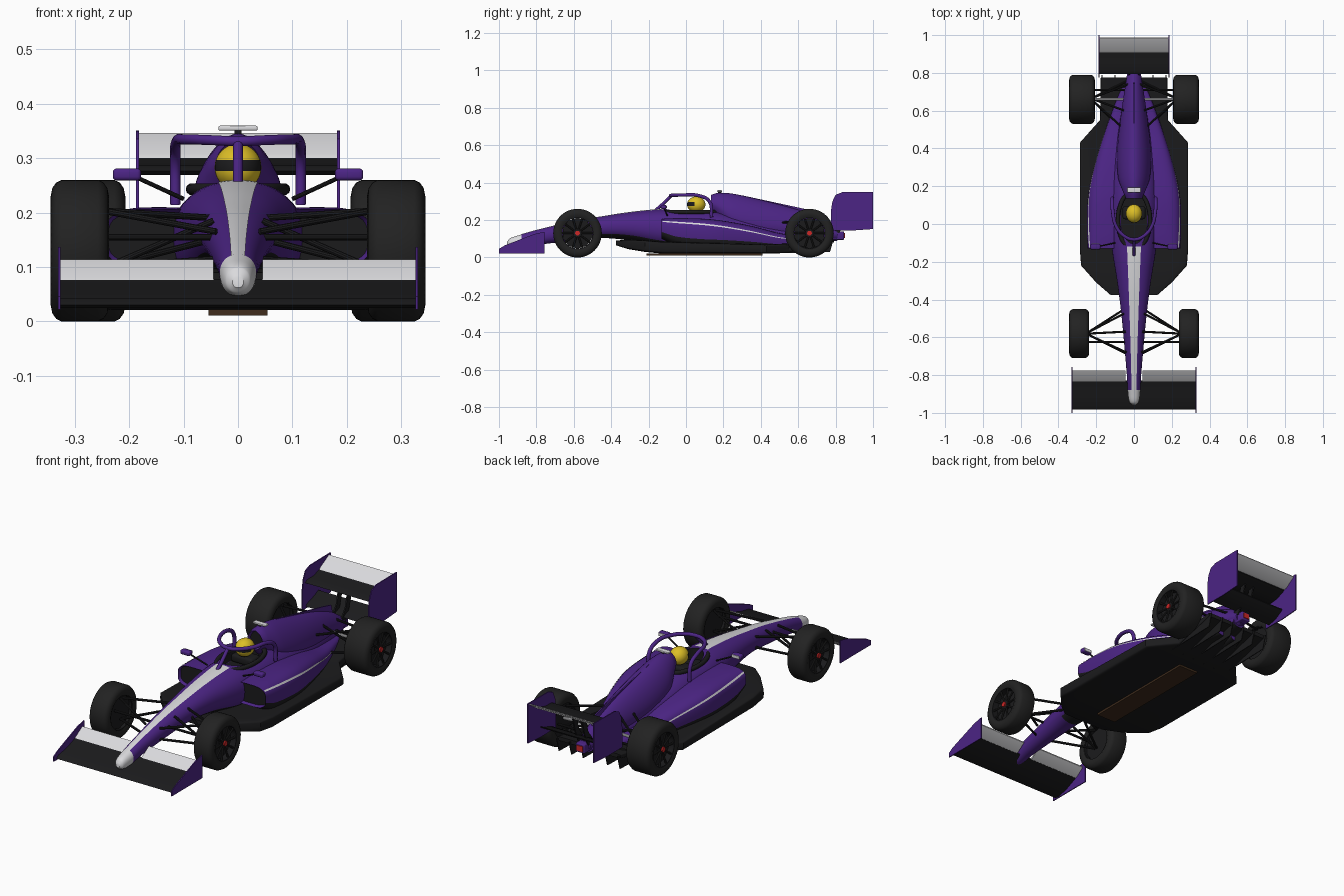
import bpy, bmesh, math
from mathutils import Vector, Matrix

if "Cube" in bpy.data.objects:
    bpy.data.objects.remove(bpy.data.objects["Cube"])

def material(name, rgb):
    m = bpy.data.materials.new(name)
    m.diffuse_color = (*rgb, 1)
    m.use_nodes = True
    m.node_tree.nodes["Principled BSDF"].inputs["Base Color"].default_value = m.diffuse_color
    return m

PURPLE = material("purple", (.072, .018, .235))
BLACK = material("carbon_black", (.011, .011, .012))
TYRE = material("tyre_black", (.016, .016, .016))
WHITE = material("white", (.7, .7, .72))
YELLOW = material("yellow", (.72, .52, .02))
RED = material("red", (.6, .02, .02))
BROWN = material("plank_brown", (.05, .025, .012))

def finish(name, bm, mats, angle=35):
    bmesh.ops.recalc_face_normals(bm, faces=bm.faces)
    me = bpy.data.meshes.new(name)
    bm.to_mesh(me)
    bm.free()
    for m in mats:
        me.materials.append(m)
    me.shade_smooth()
    me.set_sharp_from_angle(angle=math.radians(angle))
    ob = bpy.data.objects.new(name, me)
    bpy.context.collection.objects.link(ob)
    return ob

# Sections are (y, centre x, half width, bottom z, top z)
def section(secs, y):
    n = len(secs)
    i = max(j for j in range(n - 1) if secs[j][0] <= y or j == 0)
    a, b = secs[i], secs[i + 1]
    p, q = secs[max(i - 1, 0)], secs[min(i + 2, n - 1)]
    d = b[0] - a[0]
    t = (y - a[0]) / d
    out = [y]
    for k in range(1, 5):
        ma = (b[k] - p[k]) / (b[0] - p[0]) * d
        mb = (q[k] - a[k]) / (q[0] - a[0]) * d
        out.append((2*t**3 - 3*t*t + 1) * a[k] + (t**3 - 2*t*t + t) * ma
                   + (3*t*t - 2*t**3) * b[k] + (t**3 - t*t) * mb)
    return out

def loft(name, secs, e, mats, rule=None, n=40, k=5, side=1, inlet=False):
    rings = [list(secs[0])]
    for a, b in zip(secs, secs[1:]):
        for j in range(1, k + 1):
            y = a[0] + (b[0] - a[0]) * j / k
            rings.append(section(secs, y) if k > 1 else list(b))
    bm = bmesh.new()
    pw = lambda v: math.copysign(abs(v) ** (2 / e), v)
    loops = []
    for y, xc, w, zb, zt in rings:
        loops.append([bm.verts.new((side * (xc + w * pw(math.cos(a))), y,
                      (zb + zt) / 2 + (zt - zb) / 2 * pw(math.sin(a))))
                      for a in (2 * math.pi * i / n for i in range(n))])
    for r, (la, lb) in enumerate(zip(loops, loops[1:])):
        y = (rings[r][0] + rings[r + 1][0]) / 2
        for i in range(n):
            f = bm.faces.new((la[i], la[(i+1) % n], lb[(i+1) % n], lb[i]))
            f.material_index = rule(y, math.sin(2 * math.pi * (i + .5) / n)) if rule else 0
    front = bm.faces.new(loops[0])
    back = bm.faces.new(loops[-1])
    if rule:
        front.material_index = rule(rings[0][0], 0)
    if inlet:
        bmesh.ops.recalc_face_normals(bm, faces=bm.faces)
        bmesh.ops.inset_individual(bm, faces=[front], thickness=.007, depth=-.015)
        front.material_index = 1
    return finish(name, bm, mats)

def prism(name, pts, x0, x1, mat):
    """Extrude a (y, z) outline along x."""
    bm = bmesh.new()
    f = bm.faces.new([bm.verts.new((x0, y, z)) for y, z in pts])
    g = bmesh.ops.extrude_face_region(bm, geom=[f])["geom"]
    bmesh.ops.translate(bm, vec=(x1 - x0, 0, 0), verts=[v for v in g if isinstance(v, bmesh.types.BMVert)])
    return finish(name, bm, [mat])

def box(name, c, s, mat, bevel=0):
    bm = bmesh.new()
    bmesh.ops.create_cube(bm, size=1, matrix=Matrix.Translation(c) @ Matrix.Diagonal((*s, 1)))
    if bevel:
        bmesh.ops.bevel(bm, geom=bm.edges[:], offset=bevel, segments=3, profile=.5, affect='EDGES')
    return finish(name, bm, [mat])

def rod(name, a, b, r, mat):
    a, b = Vector(a), Vector(b)
    bm = bmesh.new()
    m = Matrix.Translation((a + b) / 2) @ (b - a).to_track_quat('Z', 'Y').to_matrix().to_4x4()
    bmesh.ops.create_cone(bm, cap_ends=True, segments=10, radius1=r, radius2=r, depth=(b - a).length, matrix=m)
    return finish(name, bm, [mat])

def tube(name, pts, r, mat, cyclic=False):
    cu = bpy.data.curves.new(name, 'CURVE')
    cu.dimensions = '3D'
    cu.bevel_depth, cu.bevel_resolution, cu.resolution_u = r, 3, 6
    sp = cu.splines.new('BEZIER')
    sp.bezier_points.add(len(pts) - 1)
    for bp, p in zip(sp.bezier_points, pts):
        bp.co = p
        bp.handle_left_type = bp.handle_right_type = 'AUTO'
    sp.use_cyclic_u = cyclic
    cu.materials.append(mat)
    ob = bpy.data.objects.new(name, cu)
    bpy.context.collection.objects.link(ob)
    bpy.ops.object.select_all(action='DESELECT')
    ob.select_set(True)
    bpy.context.view_layer.objects.active = ob
    bpy.ops.object.convert(target='MESH')

def strip(name, rows, mat):
    bm = bmesh.new()
    vs = [[bm.verts.new(p) for p in r] for r in rows]
    for a, b in zip(vs, vs[1:]):
        for i in range(len(a) - 1):
            bm.faces.new((a[i], a[i+1], b[i+1], b[i]))
    return finish(name, bm, [mat])

# Nose and chassis, with white tip and dark underside
CH = [(-.957, 0, .01, .062, .082), (-.945, 0, .023, .051, .1), (-.9, 0, .032, .047, .117),
      (-.8, 0, .038, .066, .146), (-.6, 0, .055, .09, .193), (-.45, 0, .07, .104, .219),
      (-.3, 0, .09, .09, .242), (-.13, 0, .117, .05, .258), (0, 0, .125, .04, .256),
      (.15, 0, .125, .04, .248), (.3, 0, .115, .04, .22), (.55, 0, .075, .05, .17), (.79, 0, .035, .08, .14)]
chassis = loft("chassis", CH, 2.2, [PURPLE, BLACK, WHITE],
               lambda y, s: 2 if y < -.875 else 1 if y > -.47 and s < -.6 else 0)
# Cockpit opening
bm = bmesh.new()
bmesh.ops.create_cone(bm, cap_ends=True, segments=40, radius1=1, radius2=1, depth=.2,
                      matrix=Matrix.Translation((0, .03, .3)) @ Matrix.Diagonal((.072, .135, 1, 1)))
for f in bm.faces:
    f.material_index = 1
cutter = finish("cockpit_cutter", bm, [PURPLE, BLACK, WHITE])
cutter.hide_render = True
mod = chassis.modifiers.new("cockpit", 'BOOLEAN')
mod.operation, mod.object = 'DIFFERENCE', cutter
bpy.context.view_layer.objects.active = chassis
bpy.ops.object.modifier_apply(modifier=mod.name)
chassis.data.set_sharp_from_angle(angle=math.radians(35))
bpy.data.objects.remove(cutter)
tube("cockpit_rim", [(.085 * math.cos(a), .02 + .15 * math.sin(a), .243)
                     for a in (math.pi * i / 6 for i in range(12))], .011, BLACK, True)

# White stripe along the nose
rows = []
for i in range(31):
    y = -.885 + .765 * i / 30
    _, _, w, zb, zt = section(CH, y)
    hw = .013 + .024 * (i / 30) ** 1.3
    rows.append([(u * hw, y, (zb + zt) / 2 + (zt - zb) / 2 * (1 - abs(u * hw / w) ** 2.2) ** (1 / 2.2) + .0015)
                 for u in (-1, -.5, 0, .5, 1)])
strip("nose_stripe", rows, WHITE)

# Engine cover, fin and overhead camera
loft("engine_cover", [(.135, 0, .042, .24, .335), (.17, 0, .058, .2, .345), (.25, 0, .085, .09, .341),
     (.4, 0, .088, .05, .308), (.6, 0, .066, .06, .255), (.74, 0, .045, .08, .2), (.81, 0, .034, .09, .155)],
     1.7, [PURPLE, BLACK], inlet=True)
prism("cover_fin", [(.3, .28), (.3, .332), (.68, .25), (.74, .235), (.76, .15), (.6, .15)], -.003, .003, PURPLE)
box("camera_pod", (0, .18, .355), (.072, .026, .009), WHITE, .003)
box("camera_stub", (0, .18, .346), (.012, .018, .012), BLACK)

# Floor, plank, diffuser strakes
loft("floor", [(-.375, 0, .125, .065, .09), (-.31, 0, .2, .045, .096), (-.22, 0, .28, .03, .092),
     (-.13, 0, .287, .021, .085), (.43, 0, .287, .021, .07), (.55, 0, .18, .024, .075),
     (.775, 0, .176, .085, .105)], 9, [BLACK], k=1, n=48)
box("plank", (0, .1, .0165), (.108, .62, .011), BROWN)
for x in (-.17, -.1, -.035, .035, .1, .17):
    prism("diffuser_strake", [(.48, .022), (.77, .03), (.79, .1), (.6, .07)], x - .002, x + .002, BLACK)

# Cockpit protection hoop
H = [(.115, .137, .215), (.115, .125, .3), (.113, .07, .33), (.093, -.015, .334), (.05, -.065, .333)]
tube("halo", H + [(0, -.082, .331)] + [(-x, y, z) for x, y, z in H[::-1]], .0095, PURPLE)
tube("halo_pillar", [(0, -.165, .25), (0, -.125, .285), (0, -.08, .33)], .009, PURPLE)

# Driver helmet with dark visor
bm = bmesh.new()
bmesh.ops.create_uvsphere(bm, u_segments=32, v_segments=20, radius=1)
for f in bm.faces:
    c = f.calc_center_median()
    f.material_index = int((c.y < -.25 and -.12 < c.z < .32) or c.z < -.75)
bmesh.ops.transform(bm, verts=bm.verts, matrix=Matrix.Translation((0, .055, .283)) @ Matrix.Diagonal((.043, .049, .043, 1)))
finish("helmet", bm, [YELLOW, BLACK])
box("driver_shoulders", (0, .06, .225), (.12, .07, .04), BLACK, .012)

# Wings
prism("front_wing_main", [(-.982, .03), (-.965, .042), (-.9, .053), (-.828, .078), (-.828, .072),
      (-.9, .04), (-.965, .025)], -.327, .327, BLACK)
prism("rear_wing_main", [(.795, .276), (.81, .286), (.86, .287), (.915, .302), (.915, .297), (.86, .275), (.81, .269)],
      -.183, .183, BLACK)
prism("rear_wing_flap", [(.908, .3), (.915, .308), (.985, .346), (.987, .342), (.93, .303)], -.183, .183, WHITE)
prism("beam_wing", [(.8, .155), (.81, .166), (.87, .185), (.9, .2), (.9, .195), (.85, .165)], -.183, .183, BLACK)
box("crash_structure", (0, .805, .117), (.05, .08, .045), PURPLE, .005)
box("rain_light", (0, .846, .117), (.032, .006, .026), RED)

POD = [(-.13, .15, .095, .1, .207), (-.05, .145, .104, .06, .21), (.1, .142, .106, .04, .207),
       (.2, .133, .103, .04, .196), (.35, .108, .09, .04, .168), (.5, .082, .068, .04, .13),
       (.62, .06, .047, .045, .112), (.72, .04, .03, .05, .1)]

def wheel(s, y, xi, xo):
    def lathe(name, prof, mat, n=48):
        bm = bmesh.new()
        rs = [[bm.verts.new((s * x, y + r * math.cos(a), .13 + r * math.sin(a)))
               for a in (2 * math.pi * i / n for i in range(n))] for x, r in prof]
        for a, b in zip(rs, rs[1:] + rs[:1]):
            for i in range(n):
                bm.faces.new((a[i], a[(i+1) % n], b[(i+1) % n], b[i]))
        return finish(name, bm, [mat])
    lathe("tyre", [(xi + .006, .086), (xi, .1), (xi + .003, .115), (xi + .01, .125), (xi + .02, .13),
                   (xo - .02, .13), (xo - .01, .125), (xo - .003, .115), (xo, .1), (xo - .006, .086)], TYRE)
    lathe("wheel_rim", [(xi + .008, .082), (xi + .008, .089), (xo - .005, .089), (xo - .005, .082)], BLACK)
    rod("wheel_disc", (s * (xi + .02), y, .13), (s * (xo - .035), y, .13), .083, BLACK)
    for i in range(10):
        a = 2 * math.pi * i / 10
        c, d = math.cos(a), math.sin(a)
        rod("wheel_spoke", (s * (xo - .018), y + .01 * c, .13 + .01 * d),
            (s * (xo - .012), y + .085 * c, .13 + .085 * d), .005, TYRE)
    rod("wheel_hub", (s * (xo - .03), y, .13), (s * (xo - .012), y, .13), .022, BLACK)
    rod("wheel_nut", (s * (xo - .03), y, .13), (s * (xo - .004), y, .13), .013, RED)

for s in (1, -1):
    # Sidepod with dark undercut and white stripe
    loft("sidepod", POD, 3.2, [PURPLE, BLACK], lambda y, v: int(v < -.12), side=s, inlet=True)
    rows = []
    for i in range(33):
        t = i / 32
        y, xc, w, zb, zt = section(POD, -.125 + .7 * t)
        row = []
        for d in (.05, -.05):
            q = .72 - .3 * t + d
            row.append((s * (xc + w * (1 - q ** 3.2) ** (1 / 3.2) + .002), y, (zb + zt) / 2 + (zt - zb) / 2 * q + .001))
        rows.append(row)
    strip("sidepod_stripe", rows, WHITE)
    # Wing ends, flaps and pylons
    prism("front_wing_flap", [(-.838, .07), (-.83, .08), (-.775, .114), (-.775, .109), (-.82, .075)], s * .045, s * .327, WHITE)
    prism("front_endplate", [(-1, .022), (-1, .046), (-.97, .064), (-.81, .126), (-.757, .137), (-.757, .022)],
          s * .326, s * .331, PURPLE)
    prism("rear_endplate", [(.775, .145), (.775, .25), (.783, .3), (.8, .335), (.835, .349), (1, .351), (1, .152), (.9, .145)],
          s * .182, s * .187, PURPLE)
    prism("wing_pylon", [(.77, .13), (.82, .13), (.85, .2), (.87, .28), (.84, .28), (.82, .2)], s * .022, s * .029, BLACK)
    # Mirrors
    box("mirror", (s * .204, -.12, .27), (.052, .03, .022), PURPLE, .007)
    box("mirror_glass", (s * .204, -.104, .27), (.042, .003, .015), WHITE)
    rod("mirror_stalk", (s * .185, -.118, .264), (s * .1, -.1, .225), .004, BLACK)
    # Wheels and suspension
    wheel(s, -.58, .237, .344)
    wheel(s, .66, .207, .344)
    for a, b in (((.045, -.47, .19), (.245, -.575, .203)), ((.04, -.68, .165), (.245, -.585, .203)),
                 ((.05, -.45, .15), (.245, -.575, .1)), ((.035, -.69, .115), (.245, -.585, .1)),
                 ((.045, -.57, .185), (.24, -.58, .1)), ((.04, -.625, .155), (.25, -.625, .155)),
                 ((.05, .5, .185), (.215, .65, .2)), ((.03, .74, .17), (.215, .67, .2)),
                 ((.06, .5, .1), (.215, .65, .09)), ((.03, .76, .1), (.215, .67, .09)),
                 ((.05, .6, .2), (.215, .66, .1)), ((.03, .71, .13), (.215, .71, .13))):
        rod("suspension_arm", (s * a[0], *a[1:]), (s * b[0], *b[1:]), .006, BLACK)
    rod("driveshaft", (s * .03, .66, .15), (s * .22, .66, .14), .007, WHITE)
